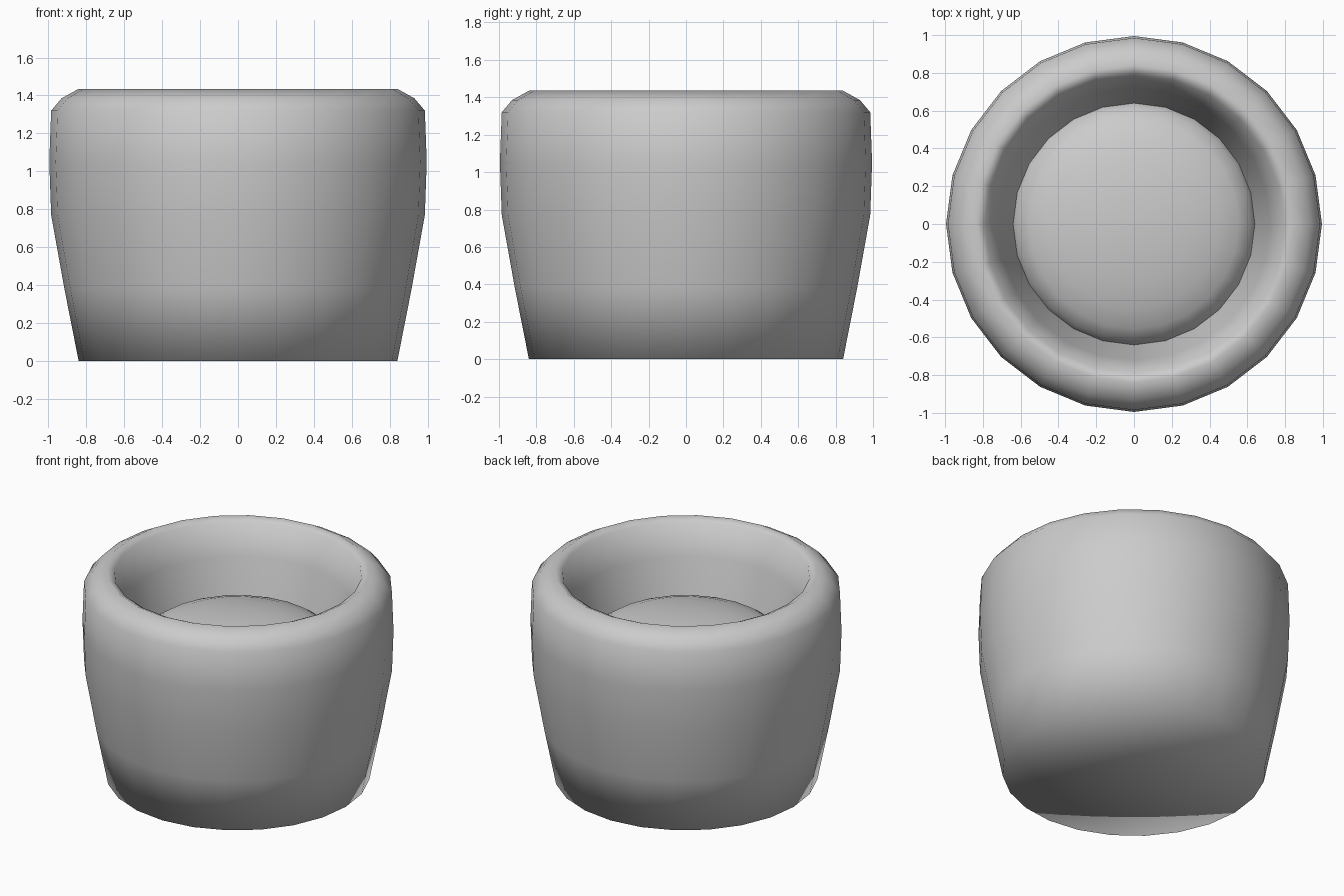
import bpy, bmesh, math

if "Cube" in bpy.data.objects:
    bpy.data.objects.remove(bpy.data.objects["Cube"])

SIDES = 24


def lathe(name, profile):
    """Revolve an (r, z) profile about z; radius 0 at an end makes a fan cap."""
    bm = bmesh.new()
    rings = []
    for r, z in profile:
        if r == 0:
            rings.append([bm.verts.new((0, 0, z))] * SIDES)
        else:
            rings.append([bm.verts.new((r * math.cos(2 * math.pi * i / SIDES),
                                        r * math.sin(2 * math.pi * i / SIDES), z))
                          for i in range(SIDES)])
    for a, b in zip(rings, rings[1:]):
        for i in range(SIDES):
            j = (i + 1) % SIDES
            bm.faces.new(dict.fromkeys((a[i], a[j], b[j], b[i])))
    bmesh.ops.recalc_face_normals(bm, faces=bm.faces)
    mesh = bpy.data.meshes.new(name)
    bm.to_mesh(mesh)
    bm.free()
    obj = bpy.data.objects.new(name, mesh)
    bpy.context.collection.objects.link(obj)
    bpy.ops.object.select_all(action='DESELECT')
    bpy.context.view_layer.objects.active = obj
    obj.select_set(True)
    bpy.ops.object.shade_smooth_by_angle(angle=math.radians(85))
    return obj


# Pot: closed base, tapered wall, rounded rim, sloping inner wall, domed filling
dome_r, dome_z, dome_h = 0.64, 0.91, 0.19
dome = []
for k in range(7):
    a = math.radians(15 * k)
    dome.append((dome_r * math.cos(a) if k < 6 else 0, dome_z + dome_h * math.sin(a)))
lathe("pot", [(0, 0), (0.84, 0), (0.915, 0.38), (0.985, 0.77), (0.995, 1.05),
              (0.985, 1.32), (0.93, 1.385), (0.84, 1.435), (0.79, 1.41),
              (0.72, 1.2)] + dome)
